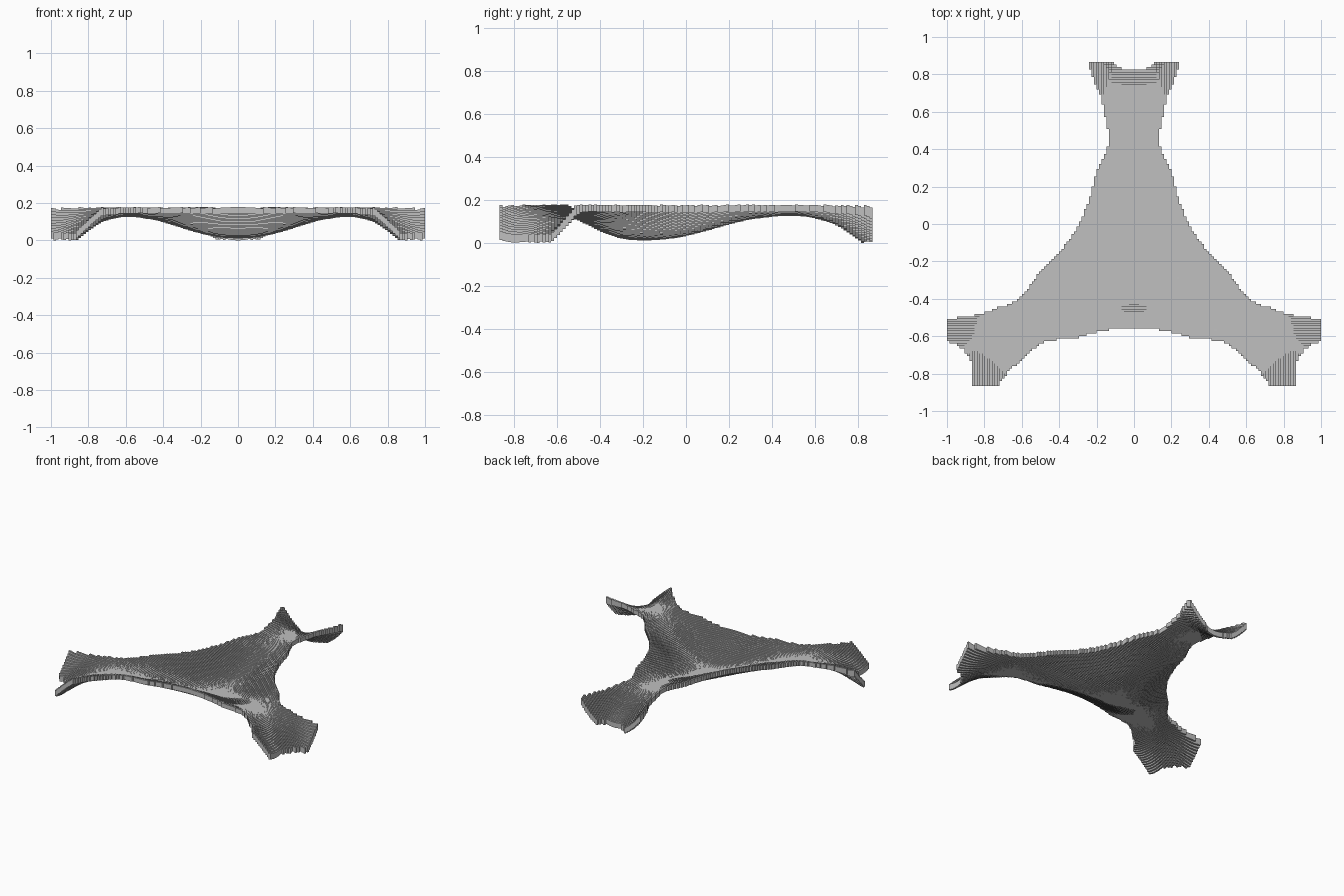
import bpy
import bmesh
import math

if "Cube" in bpy.data.objects:
    bpy.data.objects.remove(bpy.data.objects["Cube"], do_unlink=True)

CELL = 1 / 75           # width of one square column
HALF_X, HALF_Y = 75, 65  # grid size in columns, each way from the middle
CENTRE_Y = -0.2         # the three arms meet here
SHEET = 0.03            # thickness measured across the sheet
RIM_TOP = 0.178         # the sheet is trimmed at this height

# Underside height along an arm axis: (distance from centre, height)
AXIS = [(0, .01), (.1, .016), (.2, .032), (.3, .057), (.4, .085), (.5, .108),
        (.65, .125), (.75, .122), (.85, .1), (.92, .07), (1, .015), (1.1, -.06), (1.25, -.17)]
# Extra height gained when turning away from the arm axis
SPREAD = [(0, 0), (.1, .004), (.2, .023), (.3, .056), (.37, .076), (.43, .093),
          (.53, .12), (.65, .22), (.77, .32), (.87, .6), (.97, 1), (1.1, 1.67), (1.25, 2.3)]


def smooth_lookup(table, r):
    """Cubic interpolation through the points of a table."""
    last = len(table) - 1
    i = 0
    while i < last - 1 and r > table[i + 1][0]:
        i += 1

    def slope(k):
        a, b = table[max(k - 1, 0)], table[min(k + 1, last)]
        return (b[1] - a[1]) / (b[0] - a[0])

    (xa, ya), (xb, yb) = table[i], table[i + 1]
    w = xb - xa
    t = (r - xa) / w
    return (ya * (1 + 2 * t) * (1 - t) ** 2 + yb * t * t * (3 - 2 * t)
            + w * t * (1 - t) * ((1 - t) * slope(i) - t * slope(i + 1)))


def underside(x, y):
    """Height of the three-armed saddle surface."""
    y -= CENTRE_Y
    r = math.hypot(x, y)
    turn = (1 - math.cos(3 * math.atan2(x, y))) / 2
    return smooth_lookup(AXIS, r) + turn * smooth_lookup(SPREAD, r)


def column_span(i, j):
    """Bottom and top of a column, or None outside the trimmed sheet."""
    x, y = (i + .5) * CELL, (j + .5) * CELL
    if math.hypot(x, y - CENTRE_Y) > 1.22:
        return None
    low = underside(x, y)
    if low < 0 or low > RIM_TOP:
        return None
    e = CELL / 2
    gx = (underside(x + e, y) - underside(x - e, y)) / CELL
    gy = (underside(x, y + e) - underside(x, y - e)) / CELL
    high = low + SHEET * math.sqrt(1 + gx * gx + gy * gy)
    return (low, high) if high <= RIM_TOP else None


# Collect the columns
columns = {}
for i in range(-HALF_X, HALF_X):
    for j in range(-HALF_Y, HALF_Y):
        span = column_span(i, j)
        if span:
            columns[i, j] = span

# Build tops, undersides and the exposed steps between columns
bm = bmesh.new()


def quad(points):
    bm.faces.new([bm.verts.new(p) for p in points])


SIDES = [((1, 0), (1, 0), (1, 1)), ((0, 1), (1, 1), (0, 1)),
         ((-1, 0), (0, 1), (0, 0)), ((0, -1), (0, 0), (1, 0))]
for (i, j), (low, high) in columns.items():
    ring = [((i + a) * CELL, (j + b) * CELL) for a, b in ((0, 0), (1, 0), (1, 1), (0, 1))]
    quad([(x, y, high) for x, y in ring])
    quad([(x, y, low) for x, y in reversed(ring)])
    for (di, dj), start, end in SIDES:
        beside = columns.get((i + di, j + dj))
        if beside is None:
            walls = [(low, high)]
        else:
            walls = [(max(low, beside[1]), high), (low, min(high, beside[0]))]
        xa, ya = (i + start[0]) * CELL, (j + start[1]) * CELL
        xb, yb = (i + end[0]) * CELL, (j + end[1]) * CELL
        for a, b in walls:
            if b - a > 1e-6:
                quad([(xa, ya, a), (xb, yb, a), (xb, yb, b), (xa, ya, b)])

bmesh.ops.remove_doubles(bm, verts=bm.verts, dist=1e-5)
mesh = bpy.data.meshes.new("stepped_saddle_sheet")
bm.to_mesh(mesh)
bm.free()

# Plain grey finish
grey = bpy.data.materials.new("plain_grey")
grey.use_nodes = True
colour = (.53, .53, .53, 1)
grey.diffuse_color = colour
grey.node_tree.nodes["Principled BSDF"].inputs["Base Color"].default_value = colour
mesh.materials.append(grey)

sheet = bpy.data.objects.new("stepped_saddle_sheet", mesh)
bpy.context.scene.collection.objects.link(sheet)
# Rest the sheet on the ground
sheet.location.z = -min(v.co.z for v in mesh.vertices)
